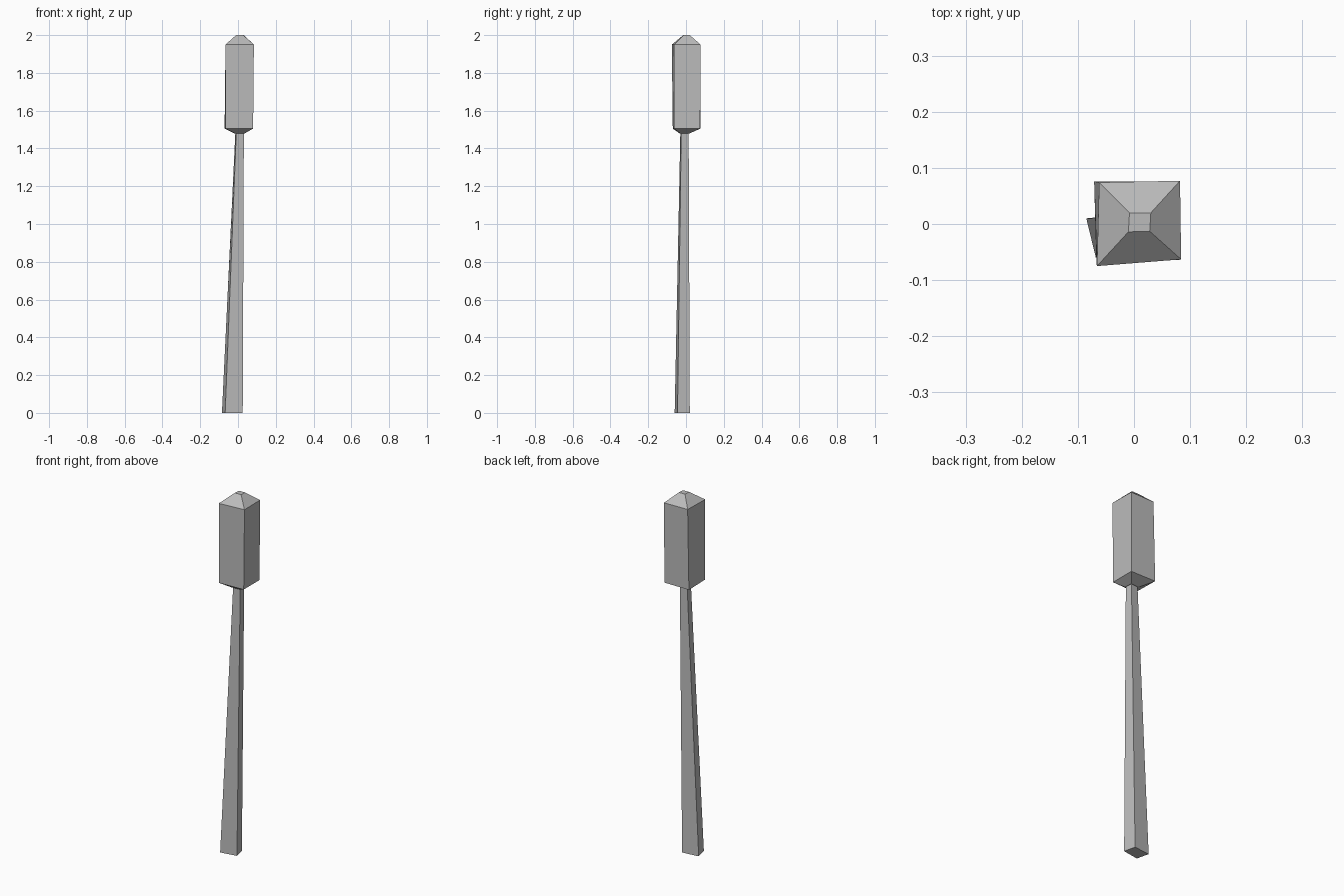
import bpy
import bmesh

if "Cube" in bpy.data.objects:
    bpy.data.objects.remove(bpy.data.objects["Cube"])

grey = bpy.data.materials.new("plain grey")
grey.diffuse_color = (0.5, 0.5, 0.5, 1)
grey.use_nodes = True
grey.node_tree.nodes["Principled BSDF"].inputs["Base Color"].default_value = grey.diffuse_color


def loft(name, rings):
    """Join four-cornered rings, given as (height, corners), into a closed flat-sided solid."""
    bm = bmesh.new()
    loops = [[bm.verts.new((x, y, z)) for x, y in pts] for z, pts in rings]
    for a, b in zip(loops, loops[1:]):
        for i in range(4):
            j = (i + 1) % 4
            bm.faces.new((a[i], a[j], b[j], b[i]))
    bm.faces.new(loops[0][::-1])
    bm.faces.new(loops[-1])
    bmesh.ops.recalc_face_normals(bm, faces=bm.faces)
    mesh = bpy.data.meshes.new(name)
    bm.to_mesh(mesh)
    bm.free()
    mesh.materials.append(grey)
    obj = bpy.data.objects.new(name, mesh)
    bpy.context.collection.objects.link(obj)
    return obj


# Leaning, tapered shaft
loft("shaft", [
    (0.0, [(-0.068, -0.06), (0.025, -0.045), (0.01, 0.02), (-0.085, 0.01)]),
    (1.485, [(-0.009, -0.03), (0.031, -0.025), (0.028, 0.014), (-0.014, 0.01)]),
])

# Block head with a shallow underside and a pointed cap
loft("head", [
    (1.48, [(-0.018, -0.034), (0.036, -0.03), (0.034, 0.02), (-0.02, 0.018)]),
    (1.505, [(-0.067, -0.070), (0.08, -0.064), (0.08, 0.075), (-0.071, 0.076)]),
    (1.95, [(-0.066, -0.075), (0.084, -0.063), (0.082, 0.077), (-0.062, 0.074)]),
    (2.0, [(-0.01, -0.014), (0.028, -0.013), (0.03, 0.02), (-0.008, 0.02)]),
])
